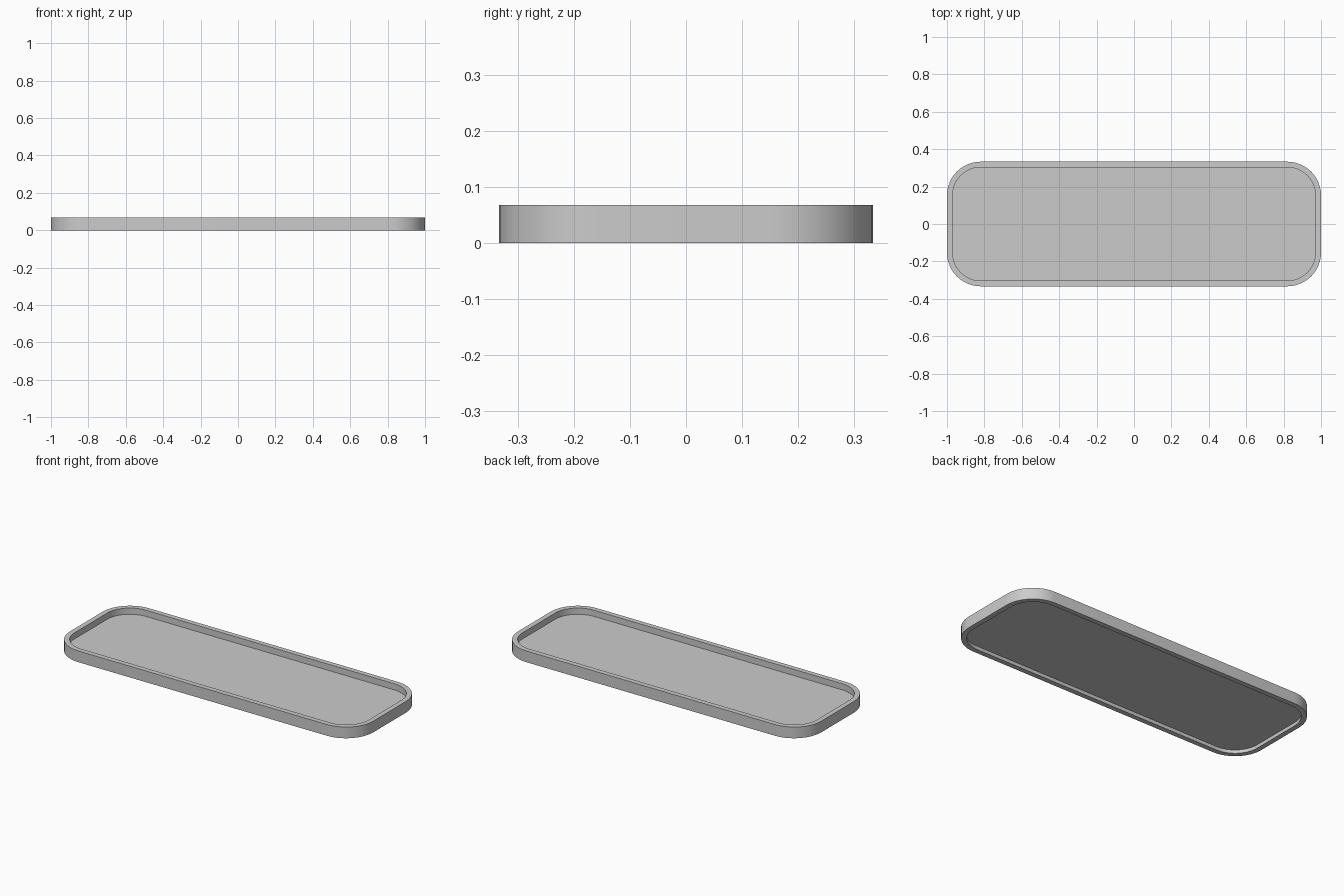
import bpy, bmesh
from math import sin, cos, pi

if "Cube" in bpy.data.objects:
    bpy.data.objects.remove(bpy.data.objects["Cube"])

HX, HY, R, RIM, H = 1.0, 0.333, 0.18, 0.03, 0.067
FLOOR_LOW, FLOOR_TOP = 0.02, 0.03
SEG = 12


def rounded_loop(bm, inset, z):
    """Ring of vertices around a rounded rectangle."""
    r = R - inset
    verts = []
    for i, (sx, sy) in enumerate([(1, 1), (-1, 1), (-1, -1), (1, -1)]):
        for k in range(SEG + 1):
            a = (i + k / SEG) * pi / 2
            verts.append(bm.verts.new((sx * (HX - R) + r * cos(a),
                                       sy * (HY - R) + r * sin(a), z)))
    return verts


def bridge(bm, a, b):
    n = len(a)
    for i in range(n):
        j = (i + 1) % n
        bm.faces.new((a[i], a[j], b[j], b[i]))


# Tray: underside recess, foot ring, outer wall, rim, inner wall, floor
bm = bmesh.new()
profile = [(RIM, FLOOR_LOW), (RIM, 0), (0, 0), (0, H), (RIM, H), (RIM, FLOOR_TOP)]
loops = [rounded_loop(bm, inset, z) for inset, z in profile]
for lower, upper in zip(loops, loops[1:]):
    bridge(bm, lower, upper)
bm.faces.new(loops[0][::-1])
bm.faces.new(loops[-1])
bmesh.ops.recalc_face_normals(bm, faces=bm.faces)

mesh = bpy.data.meshes.new("tray")
bm.to_mesh(mesh)
bm.free()
tray = bpy.data.objects.new("tray", mesh)
bpy.context.collection.objects.link(tray)

# Smooth corners, crisp rim edges
bpy.context.view_layer.objects.active = tray
tray.select_set(True)
bpy.ops.object.shade_smooth_by_angle(angle=pi / 6)
